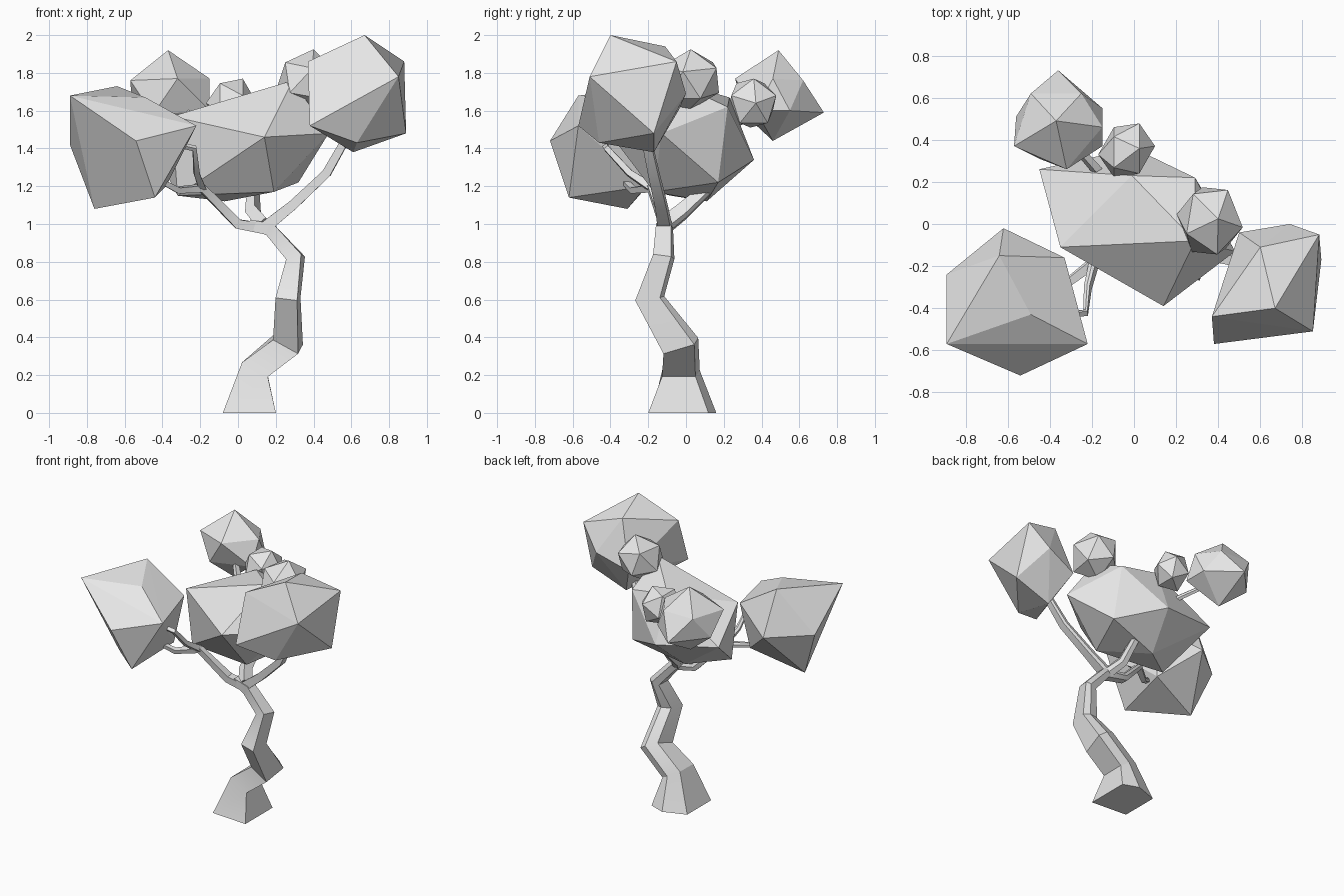
import bpy
import bmesh
import math
from mathutils import Matrix, Vector

cube = bpy.data.objects.get("Cube")
if cube:
    bpy.data.objects.remove(cube, do_unlink=True)

grey = bpy.data.materials.new("light grey")
grey.use_nodes = True
grey.diffuse_color = (0.8, 0.8, 0.8, 1)
grey.node_tree.nodes["Principled BSDF"].inputs["Base Color"].default_value = (0.8, 0.8, 0.8, 1)

# Lopsided five-sided cross-section shared by the trunk and branches
BARK_SECTION = [(0.78, -0.97), (0.78, 0.8), (0.14, 1.03), (-0.78, 0.7), (-0.78, -0.86)]


def add_object(name, bm):
    bmesh.ops.recalc_face_normals(bm, faces=bm.faces[:])
    mesh = bpy.data.meshes.new(name)
    bm.to_mesh(mesh)
    bm.free()
    mesh.materials.append(grey)
    obj = bpy.data.objects.new(name, mesh)
    bpy.context.collection.objects.link(obj)
    return obj


def leaf_clump(name, corners):
    """Irregular faceted clump wrapped around a few corner points."""
    bm = bmesh.new()
    for corner in corners:
        bm.verts.new(corner)
    bmesh.ops.convex_hull(bm, input=bm.verts[:])
    loose = [v for v in bm.verts if not v.link_faces]
    bmesh.ops.delete(bm, geom=loose, context="VERTS")
    add_object(name, bm)


def small_clump(name, centre, side, depth, tip):
    """Icosahedron leaned along three half-axes."""
    bm = bmesh.new()
    bmesh.ops.create_icosphere(bm, subdivisions=1, radius=1)
    stretch = Matrix((side, depth, tip)).transposed()
    for v in bm.verts:
        v.co = stretch @ v.co + Vector(centre)
    add_object(name, bm)


def limb(name, path, radii, start=None):
    """Tapered faceted tube that bends along a path."""
    bm = bmesh.new()
    points = [Vector(p) for p in path]
    ref = Vector((0, 1, 0))
    rings = []
    for i, p in enumerate(points):
        before = points[max(i - 1, 0)]
        after = points[min(i + 1, len(points) - 1)]
        along = (p - before).normalized() + (after - p).normalized()
        if i == 0 and start:
            along = Vector(start)
        along.normalize()
        ref = (ref - along * ref.dot(along)).normalized()
        across = ref.cross(along)
        rings.append([bm.verts.new(p + (across * a + ref * b) * radii[i])
                      for a, b in BARK_SECTION])
    sides = len(BARK_SECTION)
    for low, high in zip(rings, rings[1:]):
        for k in range(sides):
            n = (k + 1) % sides
            bm.faces.new((low[k], low[n], high[n], high[k]))
    bm.faces.new(rings[0])
    bm.faces.new(rings[-1])
    obj = add_object(name, bm)
    bpy.ops.object.select_all(action="DESELECT")
    obj.select_set(True)
    bpy.context.view_layer.objects.active = obj
    bpy.ops.object.shade_smooth_by_angle(angle=math.radians(30))


# Crooked trunk with a flared foot
limb("trunk",
     [(0.06, -0.025, 0), (0.09, -0.03, 0.23), (0.265, -0.03, 0.375),
      (0.265, -0.19, 0.61), (0.305, -0.115, 0.82), (0.17, -0.115, 0.97),
      (0.06, -0.11, 1.0)],
     [0.18, 0.1, 0.097, 0.075, 0.055, 0.045, 0.03], start=(0, 0, 1))

# Branches
limb("right_branch",
     [(0.14, -0.11, 0.98), (0.29, -0.13, 1.1), (0.47, -0.17, 1.27), (0.6, -0.22, 1.5)],
     [0.04, 0.033, 0.03, 0.025])
limb("left_branch",
     [(0.17, -0.11, 0.97), (0, -0.11, 1.0), (-0.19, -0.18, 1.19),
      (-0.32, -0.28, 1.18), (-0.45, -0.35, 1.25)],
     [0.038, 0.033, 0.027, 0.02, 0.016])
limb("left_twig",
     [(-0.19, -0.18, 1.19), (-0.22, -0.3, 1.27), (-0.23, -0.42, 1.4), (-0.32, -0.43, 1.42)],
     [0.024, 0.019, 0.016, 0.013])
limb("back_branch",
     [(0.14, -0.11, 0.99), (0.08, -0.02, 1.06), (0.08, 0.1, 1.17), (0.02, 0.15, 1.3)],
     [0.044, 0.04, 0.033, 0.027])
limb("back_twig",
     [(-0.1, 0.15, 1.45), (-0.18, 0.26, 1.53), (-0.32, 0.42, 1.62)],
     [0.027, 0.022, 0.017])

# Large leaf clumps
leaf_clump("middle_leaves", [
    (0.29, -0.08, 1.76), (0.14, -0.39, 1.46), (0.48, -0.13, 1.48), (0.29, 0.22, 1.62),
    (-0.01, 0.23, 1.67), (-0.35, -0.11, 1.57), (-0.45, 0.26, 1.4), (0, 0.36, 1.34),
    (0.32, 0.17, 1.22), (-0.32, -0.08, 1.15), (0.19, -0.17, 1.17), (-0.07, 0.11, 1.12)])
leaf_clump("front_leaves", [
    (-0.54, -0.72, 1.44), (-0.89, -0.57, 1.68), (-0.49, -0.43, 1.67), (-0.22, -0.57, 1.52),
    (-0.44, -0.62, 1.14), (-0.76, -0.31, 1.08), (-0.38, -0.21, 1.2), (-0.89, -0.24, 1.42),
    (-0.64, -0.15, 1.73), (-0.33, -0.16, 1.54), (-0.62, -0.02, 1.41)])
leaf_clump("right_leaves", [
    (0.67, -0.4, 2), (0.88, -0.05, 1.86), (0.85, -0.51, 1.78), (0.53, -0.52, 1.62),
    (0.37, -0.44, 1.86), (0.6, -0.11, 1.94), (0.61, -0.17, 1.38), (0.38, -0.57, 1.52),
    (0.89, -0.17, 1.48), (0.74, 0, 1.69), (0.5, -0.04, 1.6), (0.63, -0.46, 1.43)])
leaf_clump("back_leaves", [
    (-0.37, 0.49, 1.92), (-0.32, 0.26, 1.77), (-0.57, 0.37, 1.76), (-0.49, 0.62, 1.76),
    (-0.25, 0.62, 1.76), (-0.15, 0.46, 1.77), (-0.36, 0.73, 1.59), (-0.15, 0.55, 1.6),
    (-0.15, 0.37, 1.6), (-0.45, 0.31, 1.58), (-0.56, 0.51, 1.6), (-0.36, 0.46, 1.44)])

# Small leaf clumps: centre, then the three half-axes
small_clump("small_back_leaves", (-0.035, 0.35, 1.64),
            (0, 0, 0.145), (0, 0.14, 0), (0.135, 0.02, 0))
small_clump("small_top_leaves", (0.36, 0.015, 1.76),
            (0.155, -0.04, -0.03), (0.03, 0.18, 0), (0.04, 0.01, 0.165))
